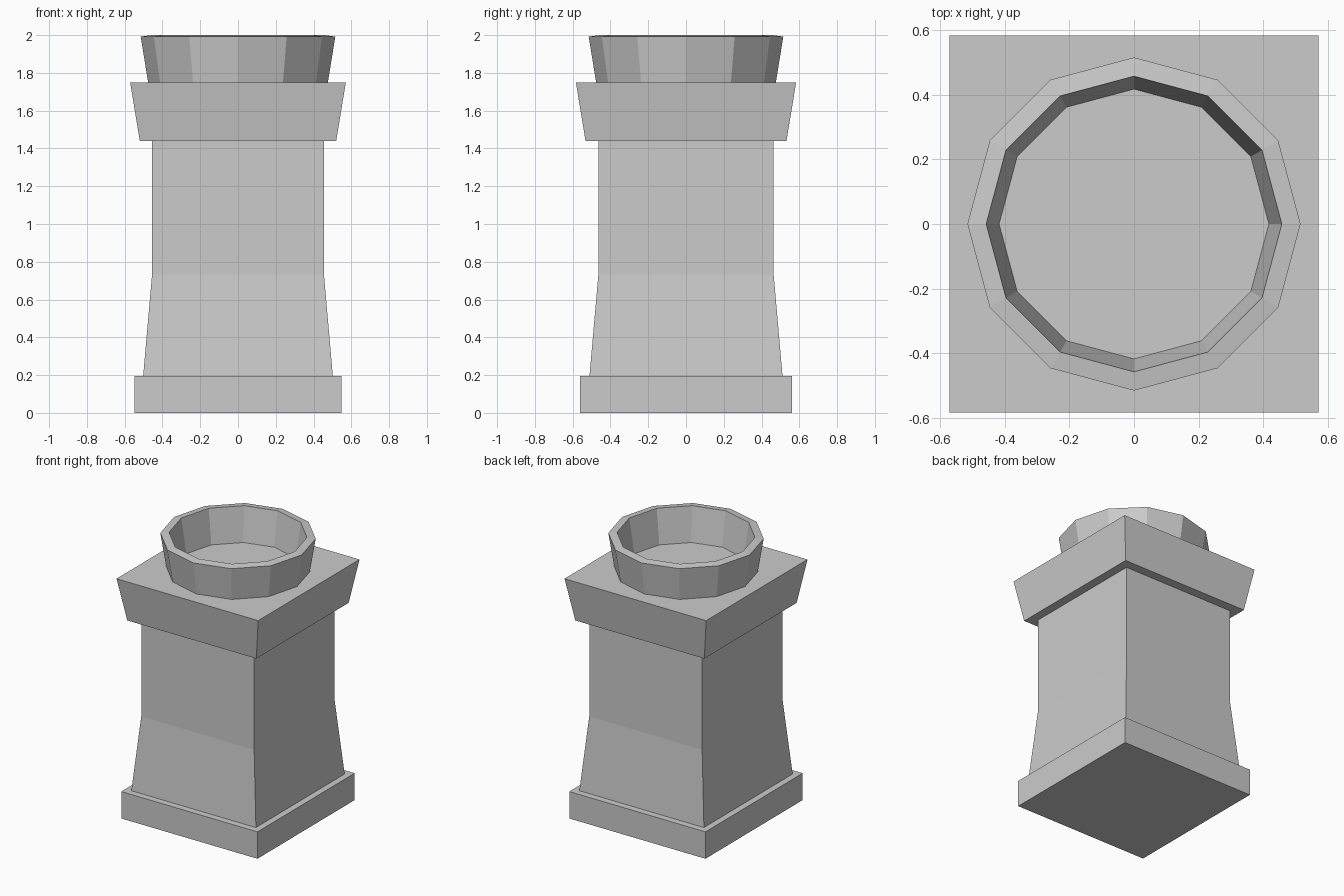
import bpy, bmesh
from math import cos, sin, tau

if "Cube" in bpy.data.objects:
    bpy.data.objects.remove(bpy.data.objects["Cube"])


def loft(name, rings, close=False):
    """Skin a list of point rings; cap the ends, or join last ring to first."""
    bm = bmesh.new()
    loops = [[bm.verts.new(p) for p in ring] for ring in rings]
    n = len(loops[0])
    pairs = list(zip(loops, loops[1:]))
    if close:
        pairs.append((loops[-1], loops[0]))
    else:
        bm.faces.new(loops[0])
        bm.faces.new(loops[-1])
    for a, b in pairs:
        for i in range(n):
            j = (i + 1) % n
            bm.faces.new((a[i], a[j], b[j], b[i]))
    bmesh.ops.recalc_face_normals(bm, faces=bm.faces)
    mesh = bpy.data.meshes.new(name)
    bm.to_mesh(mesh)
    bm.free()
    obj = bpy.data.objects.new(name, mesh)
    bpy.context.collection.objects.link(obj)
    return obj


def rect(x, y, z):
    return [(-x, -y, z), (x, -y, z), (x, y, z), (-x, y, z)]


def circle(r, z, sides=12):
    return [(r * cos(tau * i / sides), r * sin(tau * i / sides), z) for i in range(sides)]


# Square plinth at the foot
loft("plinth", [rect(0.549, 0.56, 0), rect(0.549, 0.56, 0.196)])

# Shaft: flared lower section, straight upper section
loft("shaft", [rect(0.502, 0.511, 0.196), rect(0.455, 0.464, 0.732), rect(0.455, 0.464, 1.44)])

# Cap block widening upwards
loft("cap", [rect(0.52, 0.532, 1.44), rect(0.571, 0.583, 1.75)])

# Twelve-sided open collar on top
loft("collar", [circle(0.476, 1.75), circle(0.515, 1.992),
                circle(0.457, 2.0), circle(0.417, 1.75)], close=True)
